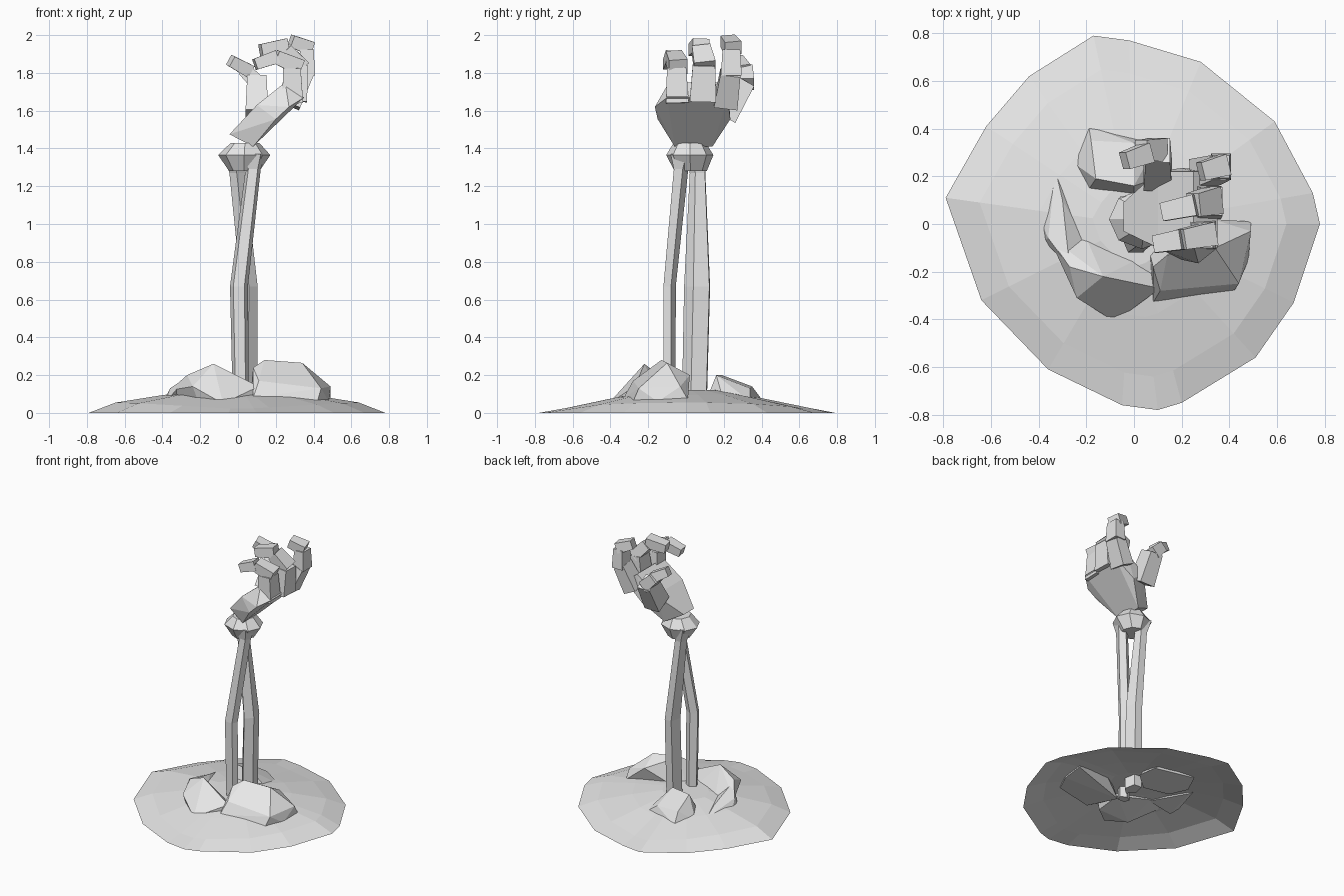
import bpy, bmesh, math
from mathutils import Vector

grey = bpy.data.materials.new("pale grey")
grey.diffuse_color = (0.8, 0.8, 0.8, 1)


def finish(name, bm):
    bmesh.ops.recalc_face_normals(bm, faces=bm.faces)
    me = bpy.data.meshes.new(name)
    bm.to_mesh(me)
    bm.free()
    me.materials.append(grey)
    ob = bpy.data.objects.new(name, me)
    bpy.context.collection.objects.link(ob)
    return ob


def hull(name, pts):
    bm = bmesh.new()
    for p in pts:
        bm.verts.new(p)
    res = bmesh.ops.convex_hull(bm, input=bm.verts[:])
    loose = [v for v in bm.verts if not v.link_faces]
    bmesh.ops.delete(bm, geom=loose, context='VERTS')
    bmesh.ops.dissolve_limit(bm, angle_limit=math.radians(6), verts=bm.verts[:], edges=bm.edges[:])
    return finish(name, bm)


def loft(name, rings, sides, turn=0.0):
    # rings: (x, y, z, radius x, radius y)
    bm = bmesh.new()
    rows = []
    for x, y, z, rx, ry in rings:
        rows.append([bm.verts.new((x + rx * math.cos(turn + i * math.tau / sides),
                                   y + ry * math.sin(turn + i * math.tau / sides), z))
                     for i in range(sides)])
    for a, b in zip(rows, rows[1:]):
        for i in range(sides):
            j = (i + 1) % sides
            bm.faces.new((a[i], a[j], b[j], b[i]))
    bm.faces.new(rows[0])
    bm.faces.new(rows[-1])
    return finish(name, bm)


def segment(name, a, b, width, thick, taper=0.85):
    # tapered block running from a to b
    a, b = Vector(a), Vector(b)
    d = (b - a).normalized()
    side = Vector((0, 1, 0))
    side = (side - d * side.dot(d)).normalized()
    up = d.cross(side)
    pts = []
    for c, s in ((a, 1.0), (b, taper)):
        for i in (-0.5, 0.5):
            for j in (-0.5, 0.5):
                pts.append(c + side * width * s * i + up * thick * s * j)
    return hull(name, pts)


# dirt mound: open dome with an irregular rim
rim = [(.78, 0), (.75, .13), (.59, .43), (.28, .68), (-.02, .77), (-.17, .79), (-.44, .62), (-.62, .41),
       (-.79, .11), (-.64, -.32), (-.36, -.61), (-.05, -.76), (.1, -.78), (.2, -.75), (.51, -.56), (.67, -.33)]
bm = bmesh.new()
rows = []
for s, z, extra in ((1, 0, 0), (.82, .02, .035), (.5, .075, .02), (.22, .12, 0)):
    rows.append([bm.verts.new((x * s, y * s, z + extra * abs(x) / math.hypot(x, y))) for x, y in rim])
for a, b in zip(rows, rows[1:]):
    for i in range(16):
        j = (i + 1) % 16
        bm.faces.new((a[i], a[j], b[j], b[i]))
bm.faces.new(rows[-1])
finish("dirt_mound", bm)

# broken rocks around the arm
hull("rock_right", [(.08, -.33, .08), (.14, -.33, .05), (.42, -.28, .06), (.48, -.15, .06), (.49, .01, .07),
                    (.06, -.1, .03), (.14, -.13, .28), (.34, -.1, .265), (.11, -.28, .17), (.49, -.03, .14),
                    (.08, -.18, .24), (.33, .02, .2), (.44, -.25, .13)])
hull("rock_left", [(.11, -.27, .14), (-.08, -.41, .05), (-.24, -.31, .14), (-.13, -.22, .26), (.04, -.32, .05),
                   (-.27, -.18, .2), (-.2, -.3, .03), (.03, -.14, .08), (-.2, -.06, .1), (-.36, -.05, .12)])
hull("rock_left_shard", [(-.27, -.18, .19), (-.36, -.06, .13), (-.39, .01, .07), (-.33, .23, .08),
                         (-.31, .21, .07), (-.3, .1, .12), (-.2, -.08, .1), (-.38, -.07, .06)])
hull("rock_back", [(-.19, .41, .06), (-.26, .26, .06), (-.2, .13, .06), (-.16, .19, .2), (0, .16, .2),
                   (.1, .34, .06), (-.18, .35, .14), (0, .34, .13), (0, .1, .05), (.12, .2, .06)])

# crossing forearm bones
loft("forearm_bone_front", [(.015, -.09, .04, .045, .035), (.005, -.09, .67, .05, .036),
                            (.08, -.03, 1.29, .042, .042), (.08, -.02, 1.37, .07, .075)], 5, .3)
loft("forearm_bone_back", [(.055, .05, .04, .05, .072), (.06, .065, .67, .047, .075),
                           (-.005, .065, 1.27, .042, .045), (-.02, .06, 1.37, .065, .07)], 5, .9)
# wrist joint
loft("wrist", [(.033, .025, 1.28, .08, .085), (.033, .02, 1.365, .138, .125),
               (.037, .02, 1.43, .075, .085)], 8, 0)

# palm slab leaning to the right
hull("palm", [(x, y, z) for x, z, y0, y1 in
              ((-.045, 1.475, -.03, .09), (.08, 1.41, -.06, .14), (.2, 1.555, -.15, .235),
               (.1, 1.63, -.1, .22), (.27, 1.62, -.165, .23), (.35, 1.67, -.1, .22),
               (.25, 1.75, -.09, .22)) for y in (y0, y1)])

# fingers and thumb: chains of joints, each with width and thickness
digits = {
    "finger_outer": [((.29, -.045, 1.64), (.285, -.05, 1.825), .12, .11),
                     ((.33, -.04, 1.83), (.2, -.065, 1.885), .1, .085),
                     ((.205, -.065, 1.885), (.09, -.085, 1.845), .085, .07)],
    "finger_middle": [((.31, .09, 1.65), (.325, .095, 1.84), .14, .11),
                      ((.34, .1, 1.83), (.25, .08, 1.925), .115, .085),
                      ((.26, .08, 1.945), (.12, .05, 1.92), .09, .075)],
    "finger_inner": [((.28, .21, 1.63), (.36, .235, 1.8), .125, .1),
                     ((.365, .24, 1.785), (.365, .24, 1.925), .11, .085),
                     ((.385, .25, 1.93), (.28, .22, 1.97), .09, .075)],
    "thumb": [((.1, .2, 1.57), (.1, .31, 1.76), .14, .12),
              ((.11, .31, 1.74), (.03, .31, 1.82), .1, .085),
              ((.06, .3, 1.81), (-.04, .265, 1.865), .085, .07)],
}
for digit, chain in digits.items():
    for part, (a, b, w, t) in zip(("base", "mid", "tip"), chain):
        segment(digit + "_" + part, a, b, w, t)
